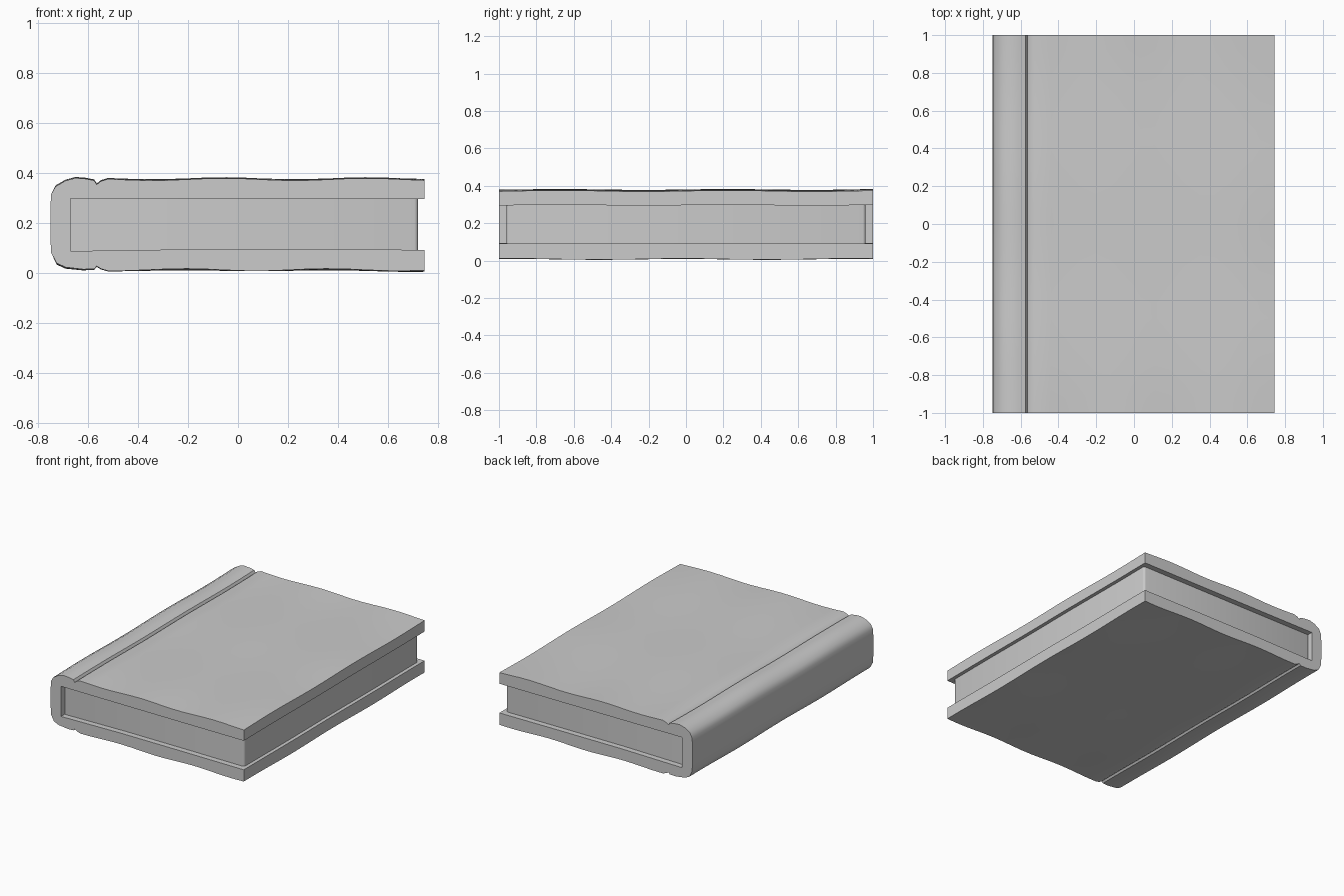
import bpy, bmesh, math

if "Cube" in bpy.data.objects:
    bpy.data.objects.remove(bpy.data.objects["Cube"])


def make_object(name, bm, angle):
    bmesh.ops.recalc_face_normals(bm, faces=bm.faces)
    mesh = bpy.data.meshes.new(name)
    bm.to_mesh(mesh)
    bm.free()
    obj = bpy.data.objects.new(name, mesh)
    bpy.context.collection.objects.link(obj)
    bpy.ops.object.select_all(action='DESELECT')
    obj.select_set(True)
    bpy.context.view_layer.objects.active = obj
    bpy.ops.object.shade_smooth_by_angle(angle=math.radians(angle))
    return obj


def warp(x, y, top):
    # gentle hand-worn unevenness, strongest near the board edges
    edge = max(abs(y), abs(x) / 0.75) ** 4
    phase = 0.0 if top else 1.7
    wave = math.sin(11 * x + 2.2 + phase) + 0.7 * math.sin(7 * y + phase)
    return 0.0045 * wave * (0.35 + 0.65 * edge)


# Cover: wrapped C-shaped section, swept front to back
xs = [0.745 - 1.265 * i / 16 for i in range(17)]
top = [(x, 0.376) for x in xs] + [(-0.548, 0.366), (-0.565, 0.352), (-0.575, 0.368),
       (-0.61, 0.374), (-0.65, 0.377), (-0.69, 0.367), (-0.73, 0.345)]
spine = [(-0.747, 0.315), (-0.75, 0.27), (-0.75, 0.13), (-0.747, 0.08)]
bottom = [(-0.725, 0.04), (-0.69, 0.025), (-0.62, 0.02), (-0.575, 0.023),
          (-0.565, 0.035), (-0.548, 0.025)] + [(x, 0.017) for x in reversed(xs)]
inside = [(0.745, 0.092), (0.3, 0.092), (-0.2, 0.092), (-0.67, 0.086),
          (-0.67, 0.297), (-0.2, 0.297), (0.3, 0.297), (0.745, 0.297)]
profile = top + spine + bottom + inside

bm = bmesh.new()
rings = []
STEPS = 24
for j in range(STEPS + 1):
    y = -1 + 2 * j / STEPS
    ring = []
    for i, (x, z) in enumerate(profile):
        if i < len(top):
            z += warp(x, y, True)
        elif len(top) + len(spine) <= i < len(profile) - len(inside):
            z += warp(x, y, False)
        elif i >= len(profile) - len(inside):
            z += 0.3 * warp(x, y, z > 0.2)
        ring.append(bm.verts.new((x, y, max(z, 0.0))))
    rings.append(ring)
n = len(profile)
for a, b in zip(rings, rings[1:]):
    for i in range(n):
        k = (i + 1) % n
        bm.faces.new((a[i], a[k], b[k], b[i]))
for ring in (rings[0], rings[-1]):
    bm.faces.new(ring)
lowest = min(v.co.z for v in bm.verts)
for v in bm.verts:
    if v.co.z < 0.06:
        v.co.z -= lowest - 0.004
make_object("cover", bm, 40)

# Page block, set back from the cover edges and tucked into the boards
bm = bmesh.new()
bmesh.ops.create_cube(bm, size=1)
for v in bm.verts:
    v.co = (0.02 + v.co.x * 1.40, v.co.y * 1.92, 0.195 + v.co.z * 0.23)
corners = [e for e in bm.edges if abs(e.verts[0].co.z - e.verts[1].co.z) > 0.1]
bmesh.ops.bevel(bm, geom=corners, offset=0.015, segments=3, profile=0.5,
                affect='EDGES')
make_object("page_block", bm, 40)
